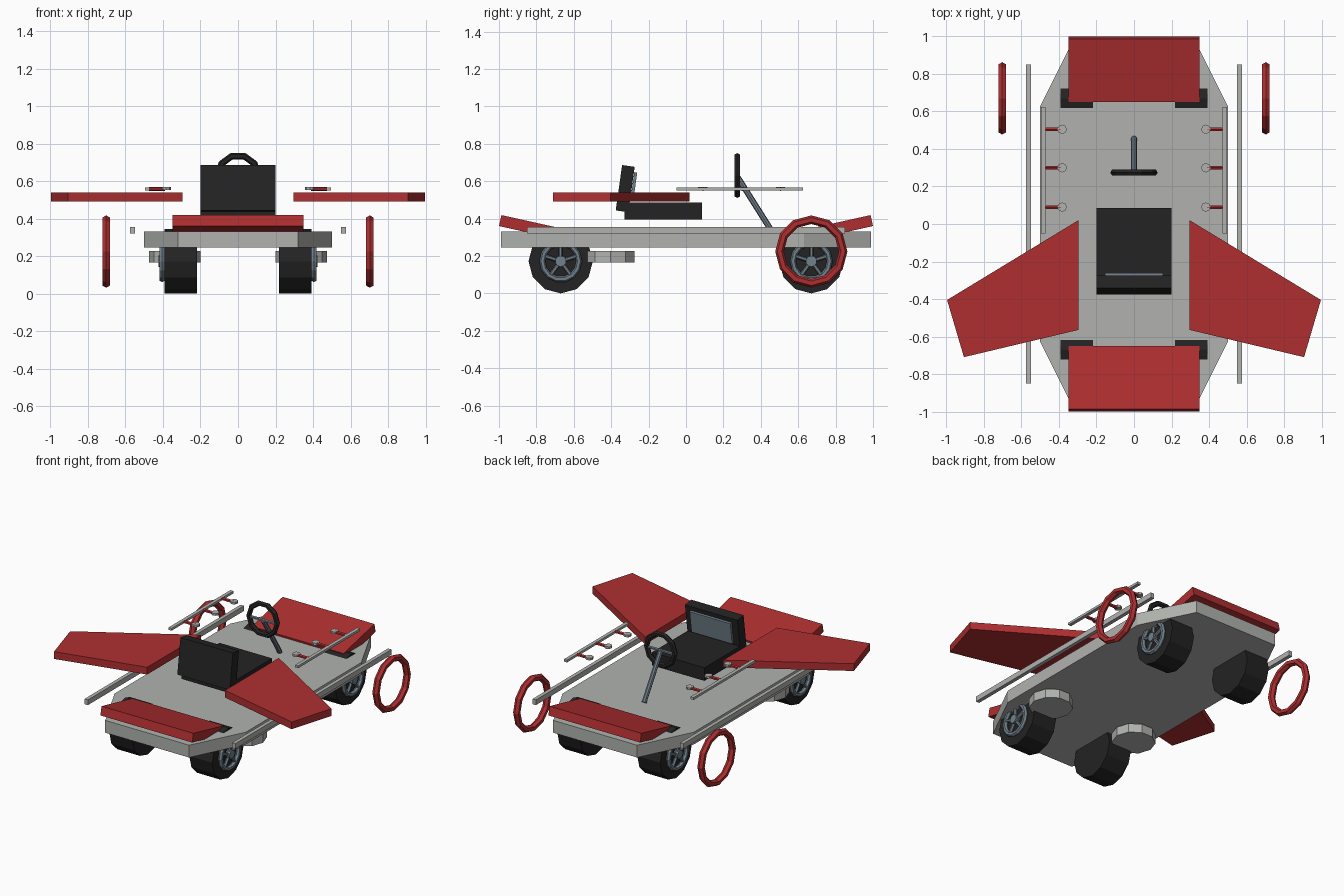
import bpy, bmesh, math
from mathutils import Vector, Matrix

if "Cube" in bpy.data.objects:
    bpy.data.objects.remove(bpy.data.objects["Cube"])


def material(name, rgb):
    m = bpy.data.materials.new(name)
    m.diffuse_color = (*rgb, 1)
    m.use_nodes = True
    m.node_tree.nodes["Principled BSDF"].inputs["Base Color"].default_value = m.diffuse_color
    return m


GREY = material("light grey", (0.44, 0.45, 0.43))
RED = material("red", (0.43, 0.028, 0.03))
BLACK = material("black", (0.017, 0.017, 0.017))
STEEL = material("steel blue", (0.17, 0.22, 0.26))


def finish(bm, name, mat):
    bmesh.ops.recalc_face_normals(bm, faces=bm.faces)
    me = bpy.data.meshes.new(name)
    bm.to_mesh(me)
    bm.free()
    me.materials.append(mat)
    ob = bpy.data.objects.new(name, me)
    bpy.context.collection.objects.link(ob)
    return ob


def box(name, mat, center, size, tilt=0):
    bm = bmesh.new()
    M = Matrix.Translation(center) @ Matrix.Rotation(tilt, 4, 'X') @ Matrix.Diagonal((*size, 1))
    bmesh.ops.create_cube(bm, size=1, matrix=M)
    return finish(bm, name, mat)


def rod(name, mat, a, b, r, n):
    a, b = Vector(a), Vector(b)
    d = b - a
    bm = bmesh.new()
    M = Matrix.Translation((a + b) / 2) @ d.to_track_quat('Z', 'Y').to_matrix().to_4x4()
    bmesh.ops.create_cone(bm, cap_ends=True, segments=n, radius1=r, radius2=r,
                          depth=d.length, matrix=M)
    return finish(bm, name, mat)


def prism(name, mat, pts, z0, z1):
    bm = bmesh.new()
    f = bm.faces.new([bm.verts.new((x, y, z0)) for x, y in pts])
    top = bmesh.ops.extrude_face_region(bm, geom=[f])
    bmesh.ops.translate(bm, vec=(0, 0, z1 - z0),
                        verts=[v for v in top['geom'] if isinstance(v, bmesh.types.BMVert)])
    return finish(bm, name, mat)


def ring(name, mat, center, R, r, n, m, axis):
    # torus around the x or y axis, first vertex in the horizontal plane
    bm = bmesh.new()
    loops = []
    for i in range(n):
        a = 2 * math.pi * i / n
        row = []
        for j in range(m):
            b = 2 * math.pi * j / m
            d, h = R + r * math.cos(b), r * math.sin(b)
            p = (h, d * math.cos(a), d * math.sin(a))
            if axis == 'Y':
                p = (p[1], p[0], p[2])
            row.append(bm.verts.new(Vector(center) + Vector(p)))
        loops.append(row)
    for i in range(n):
        for j in range(m):
            k, l = (i + 1) % n, (j + 1) % m
            bm.faces.new((loops[i][j], loops[k][j], loops[k][l], loops[i][l]))
    return finish(bm, name, mat)


# deck with chamfered corners
quarter = [(0.5, 0.63), (0.32, 0.99)]
prism("deck", GREY,
      quarter + [(-x, y) for x, y in reversed(quarter)]
      + [(-x, -y) for x, y in quarter] + [(x, -y) for x, y in reversed(quarter)],
      0.245, 0.33)

# tilted end panels
for s, end in ((-1, "front"), (1, "rear")):
    box(end + "_panel", RED, (0, s * 0.825, 0.352), (0.70, 0.345, 0.06), s * math.radians(12.5))

# seat
box("seat_base", BLACK, (0, -0.122, 0.441), (0.40, 0.415, 0.09))
lean = math.radians(-8)
box("seat_back", BLACK, (0, -0.325, 0.56), (0.40, 0.068, 0.245), lean)
box("seat_pad", STEEL, (0, -0.279, 0.573), (0.31, 0.016, 0.15), lean)

# steering
ring("steering_wheel", BLACK, (0, 0.274, 0.63), 0.108, 0.018, 10, 6, 'Y')
rod("steering_column", STEEL, (0, 0.457, 0.335), (0, 0.277, 0.62), 0.016, 8)
rod("steering_spoke", STEEL, (-0.1, 0.274, 0.625), (0.1, 0.274, 0.625), 0.01, 6)

for s, side in ((-1, "left"), (1, "right")):
    # wing
    prism(side + "_wing", RED,
          [(s * x, y) for x, y in ((0.297, 0.02), (0.297, -0.565), (0.907, -0.71), (0.997, -0.405))],
          0.49, 0.54)
    # long side rail and front hoop
    box(side + "_rail", GREY, (s * 0.563, 0, 0.338), (0.026, 1.7, 0.036))
    ring(side + "_hoop", RED, (s * 0.703, 0.67, 0.224), 0.17, 0.023, 12, 6, 'X')
    # upper rail with pegs and knobs
    box(side + "_upper_rail", GREY, (s * 0.483, 0.287, 0.557), (0.024, 0.675, 0.016))
    for i, y in enumerate((0.09, 0.3, 0.505)):
        rod(f"{side}_peg_{i}", RED, (s * 0.475, y, 0.558), (s * 0.39, y, 0.558), 0.011, 6)
        rod(f"{side}_knob_{i}", GREY, (s * 0.383, y, 0.553), (s * 0.383, y, 0.568), 0.025, 8)
    # disc under the deck
    disc = rod(side + "_under_disc", GREY, (0, 0, 0.165), (0, 0, 0.226), 0.1375, 10)
    # turn so a corner lies on the x axis
    v = disc.data.vertices[0].co
    disc.data.transform(Matrix.Rotation(-math.atan2(v.y, v.x), 4, 'Z'))
    disc.data.transform(Matrix.Translation((s * 0.337, -0.405, 0)))
    # wheels
    for y, end in ((-0.67, "front"), (0.67, "rear")):
        n = f"{side}_{end}_"
        c = Vector((s * 0.405, y, 0.172))
        rod(n + "tire", BLACK, (s * 0.218, y, 0.172), (s * 0.393, y, 0.172), 0.172, 12)
        ring(n + "rim", STEEL, c, 0.098, 0.016, 14, 6, 'X')
        rod(n + "hub", STEEL, (s * 0.385, y, 0.172), (s * 0.425, y, 0.172), 0.03, 10)
        for k in range(5):
            a = math.pi / 2 + k * math.tau / 5
            rod(f"{n}spoke_{k}", STEEL, c,
                c + Vector((0, 0.098 * math.cos(a), 0.098 * math.sin(a))), 0.011, 6)
